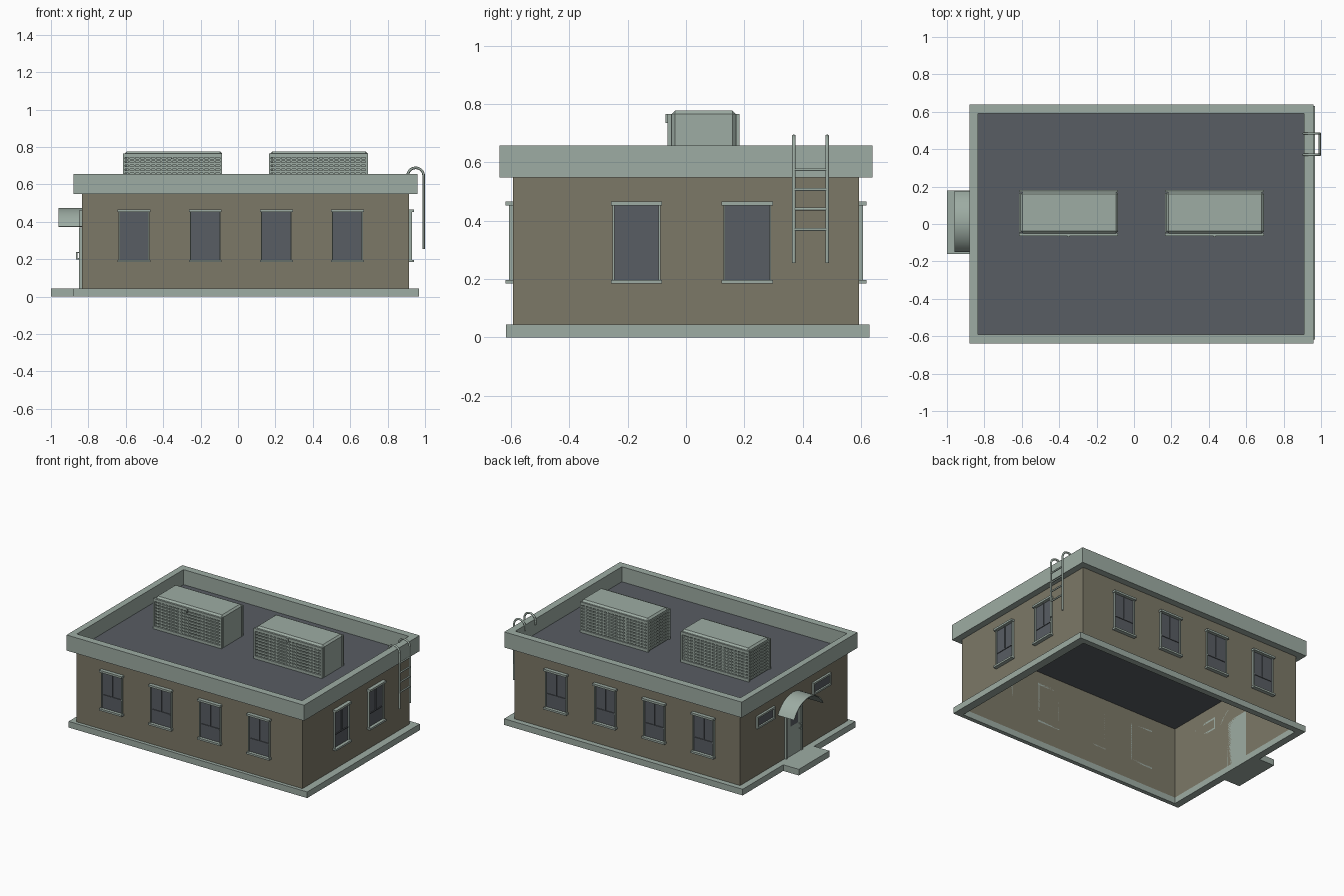
import bpy, bmesh, math
from mathutils import Vector

if "Cube" in bpy.data.objects:
    bpy.data.objects.remove(bpy.data.objects["Cube"])


def srgb(r, g, b):
    f = lambda c: (c / 12.92 if c <= 0.04045 else ((c + 0.055) / 1.055) ** 2.4)
    return (f(r / 255), f(g / 255), f(b / 255), 1)


def material(name, rgb):
    m = bpy.data.materials.new(name)
    m.diffuse_color = srgb(*rgb)
    m.use_nodes = True
    m.node_tree.nodes["Principled BSDF"].inputs["Base Color"].default_value = m.diffuse_color
    return m


TRIM = material("pale green trim", (157, 172, 163))
WALL = material("olive wall", (124, 120, 103))
DARK = material("slate grey", (88, 93, 99))


def finish(name, bm, mat):
    me = bpy.data.meshes.new(name)
    bm.to_mesh(me)
    bm.free()
    ob = bpy.data.objects.new(name, me)
    bpy.context.collection.objects.link(ob)
    me.materials.append(mat)
    return ob


def boxes(name, items, mat, bevel=0):
    """One object from (x0, x1, y0, y1, z0, z1) boxes."""
    bm = bmesh.new()
    for x0, x1, y0, y1, z0, z1 in items:
        r = bmesh.ops.create_cube(bm, size=1)
        for v in r["verts"]:
            v.co = Vector(((x0 + x1) / 2 + v.co.x * (x1 - x0),
                           (y0 + y1) / 2 + v.co.y * (y1 - y0),
                           (z0 + z1) / 2 + v.co.z * (z1 - z0)))
    if bevel:
        bmesh.ops.bevel(bm, geom=bm.edges[:], offset=bevel, segments=1, affect='EDGES')
    return finish(name, bm, mat)


def ring(name, outer, inner, z0, z1, mat):
    """Rectangular ring between two (x0, x1, y0, y1) outlines."""
    bm = bmesh.new()
    corners = lambda r, z: [bm.verts.new((r[i], r[j], z)) for i, j in ((0, 2), (1, 2), (1, 3), (0, 3))]
    loops = [corners(outer, z0), corners(outer, z1), corners(inner, z1), corners(inner, z0)]
    for a in range(4):
        p, q = loops[a], loops[(a + 1) % 4]
        for i in range(4):
            j = (i + 1) % 4
            bm.faces.new((p[i], p[j], q[j], q[i]))
    bmesh.ops.recalc_face_normals(bm, faces=bm.faces[:])
    return finish(name, bm, mat)


# Wall planes
WX0, WX1, WY = -0.835, 0.915, 0.593


def on_wall(side, u0, u1, d0, d1, z0, z1):
    """Box given along a wall (u) and outward from it (d)."""
    if side == "front":
        return (u0, u1, -WY - d1, -WY - d0, z0, z1)
    if side == "back":
        return (u0, u1, WY + d0, WY + d1, z0, z1)
    if side == "right":
        return (WX1 + d0, WX1 + d1, u0, u1, z0, z1)
    return (WX0 - d1, WX0 - d0, u0, u1, z0, z1)


# Open wall shell
bm = bmesh.new()
pts = [(WX0, -WY), (WX1, -WY), (WX1, WY), (WX0, WY)]
lo = [bm.verts.new((x, y, 0.0)) for x, y in pts]
hi = [bm.verts.new((x, y, 0.55)) for x, y in pts]
for i in range(4):
    j = (i + 1) % 4
    bm.faces.new((lo[i], lo[j], hi[j], hi[i]))
finish("walls", bm, WALL)

# Roof, parapet, plinth, entrance step
boxes("roof_deck", [(WX0, WX1, -WY, WY, 0.545, 0.552)], DARK)
ring("parapet", (-0.88, 0.96, -0.64, 0.64), (WX0, 0.91, -0.59, 0.59), 0.548, 0.657, TRIM)
ring("plinth", (-0.88, 0.968, -0.617, 0.63), (WX0 + 0.005, WX1 - 0.005, -WY + 0.005, WY - 0.005), 0, 0.043, TRIM)
boxes("entrance_step", [(-1.0, -0.88, -0.16, 0.18, 0, 0.043)], TRIM)


# Tall windows
def window(name, side, c):
    w = 0.077
    B = lambda u0, u1, d0, d1, z0, z1: on_wall(side, c + u0, c + u1, d0, d1, z0, z1)
    boxes(name + "_glass", [B(-w, w, 0.0005, 0.004, 0.195, 0.455)], DARK)
    boxes(name + "_bars", [B(-w + 0.006, w - 0.006, 0.002, 0.009, 0.286, 0.293),
                           B(-0.004, 0.004, 0.002, 0.009, 0.293, 0.452)], DARK)
    boxes(name + "_frame", [B(-0.088, 0.088, 0, 0.026, 0.452, 0.466),
                            B(-0.088, 0.088, 0, 0.026, 0.184, 0.197),
                            B(-w - 0.005, -w + 0.001, 0, 0.014, 0.197, 0.452),
                            B(w - 0.001, w + 0.005, 0, 0.014, 0.197, 0.452)], TRIM)


for side in ("front", "back"):
    for i, c in enumerate((-0.556, -0.175, 0.205, 0.585)):
        window(f"{side}_window_{i + 1}", side, c)
for i, c in enumerate((-0.17, 0.21)):
    window(f"right_window_{i + 1}", "right", c)

# Small windows by the door
for i, c in enumerate((-0.30, 0.32)):
    B = lambda u0, u1, d0, d1, z0, z1: on_wall("left", c + u0, c + u1, d0, d1, z0, z1)
    boxes(f"small_window_{i + 1}_glass", [B(-0.09, 0.09, 0.0005, 0.004, 0.385, 0.45)], DARK)
    boxes(f"small_window_{i + 1}_frame", [B(-0.097, 0.097, 0, 0.016, 0.448, 0.46),
                                          B(-0.097, 0.097, 0, 0.016, 0.375, 0.387),
                                          B(-0.097, -0.087, 0, 0.014, 0.387, 0.448),
                                          B(0.087, 0.097, 0, 0.014, 0.387, 0.448)], TRIM)

# Door with frame and handle
B = lambda *a: on_wall("left", *a)
boxes("door", [B(-0.075, 0.095, 0, 0.008, 0.043, 0.36)], TRIM)
boxes("door_frame", [B(0.09, 0.102, 0, 0.014, 0.043, 0.37), B(-0.082, -0.07, 0, 0.014, 0.043, 0.37),
                     B(-0.082, 0.102, 0, 0.014, 0.358, 0.37)], TRIM)
boxes("door_pane", [B(-0.03, 0.05, 0.006, 0.010, 0.25, 0.335)], DARK)
boxes("door_handle", [B(-0.058, -0.048, 0.022, 0.03, 0.2, 0.24), B(-0.058, -0.048, 0.006, 0.024, 0.2, 0.206),
                      B(-0.058, -0.048, 0.006, 0.024, 0.234, 0.24)], TRIM)

# Arched canopy above the door
bm = bmesh.new()
half, rise, n = 0.163, 0.1, 12
R = (half * half + rise * rise) / (2 * rise)
a = math.asin(half / R)
rows = []
for i in range(n + 1):
    t = -a + 2 * a * i / n
    rows.append([bm.verts.new((x, 0.013 + r * math.sin(t), 0.475 - R + r * math.cos(t)))
                 for x, r in ((WX0, R), (-0.96, R), (-0.96, R - 0.006), (WX0, R - 0.006))])
for p, q in zip(rows, rows[1:]):
    for k in range(4):
        bm.faces.new((p[k], p[(k + 1) % 4], q[(k + 1) % 4], q[k]))
bm.faces.new(rows[0])
bm.faces.new(rows[-1])
bmesh.ops.recalc_face_normals(bm, faces=bm.faces[:])
for f in bm.faces:
    f.smooth = abs(f.normal.x) < 0.5
canopy = finish("door_canopy", bm, TRIM)
bpy.context.view_layer.objects.active = canopy
canopy.select_set(True)
bpy.ops.object.shade_smooth_by_angle(angle=math.radians(35))

# Rooftop ventilation units with grilles
for k, (x0, x1) in enumerate(((-0.615, -0.085), (0.165, 0.695))):
    name = f"roof_unit_{k + 1}"
    boxes(name + "_body", [(x0 + 0.008, x1, -0.05, 0.172, 0.54, 0.777)], TRIM, 0.012)
    grille = []
    for y0, y1 in ((-0.063, -0.049), (0.171, 0.183)):
        grille += [(x0, x1, y0, y1, z, z + 0.02) for z in (0.552, 0.745)]
        grille += [(x, x + 0.012, y0, y1, 0.572, 0.745) for x in (x0, x1 - 0.012)]
        m0, m1 = y0 + 0.003, y1 - 0.003
        grille += [(x0 + 0.012, x1 - 0.012, m0, m1, 0.578 + 0.021 * i, 0.590 + 0.021 * i) for i in range(8)]
        grille += [(x, x + 0.008, m0 + 0.001, m1 - 0.001, 0.572, 0.745)
                   for x in (x0 + 0.03 + 0.0285 * i for i in range(17))]
    # left end grille
    grille += [(x0, x0 + 0.01, -0.045, 0.167, 0.56 + 0.021 * i, 0.572 + 0.021 * i) for i in range(10)]
    grille += [(x0 + 0.001, x0 + 0.009, y, y + 0.008, 0.56, 0.76) for y in (-0.045 + 0.034 * i for i in range(7))]
    boxes(name + "_grille", grille, TRIM)
    xm = (x0 + x1) / 2
    boxes(name + "_latch", [(xm - 0.005, xm + 0.005, -0.07, -0.06, 0.735, 0.765)], TRIM)


# Ladder: hooked rails and rungs
def tube(name, paths, radius):
    cu = bpy.data.curves.new(name, 'CURVE')
    cu.dimensions = '3D'
    cu.bevel_depth = radius
    cu.bevel_resolution = 1
    cu.use_fill_caps = True
    for path in paths:
        sp = cu.splines.new('POLY')
        sp.points.add(len(path) - 1)
        for p, co in zip(sp.points, path):
            p.co = (*co, 1)
    cu.materials.append(TRIM)
    ob = bpy.data.objects.new(name, cu)
    bpy.context.collection.objects.link(ob)


LX = 0.993
rails = []
for y in (0.37, 0.484):
    arc = [(LX - 0.043 + 0.043 * math.cos(math.pi * i / 10), y, 0.646 + 0.043 * math.sin(math.pi * i / 10))
           for i in range(11)]
    rails.append([(LX, y, 0.255)] + arc + [(LX - 0.086, y, 0.62)])
tube("ladder_rails", rails, 0.007)
tube("ladder_rungs", [[(LX, 0.37, z), (LX, 0.484, z)] for z in (0.37, 0.44, 0.507, 0.575)], 0.006)
